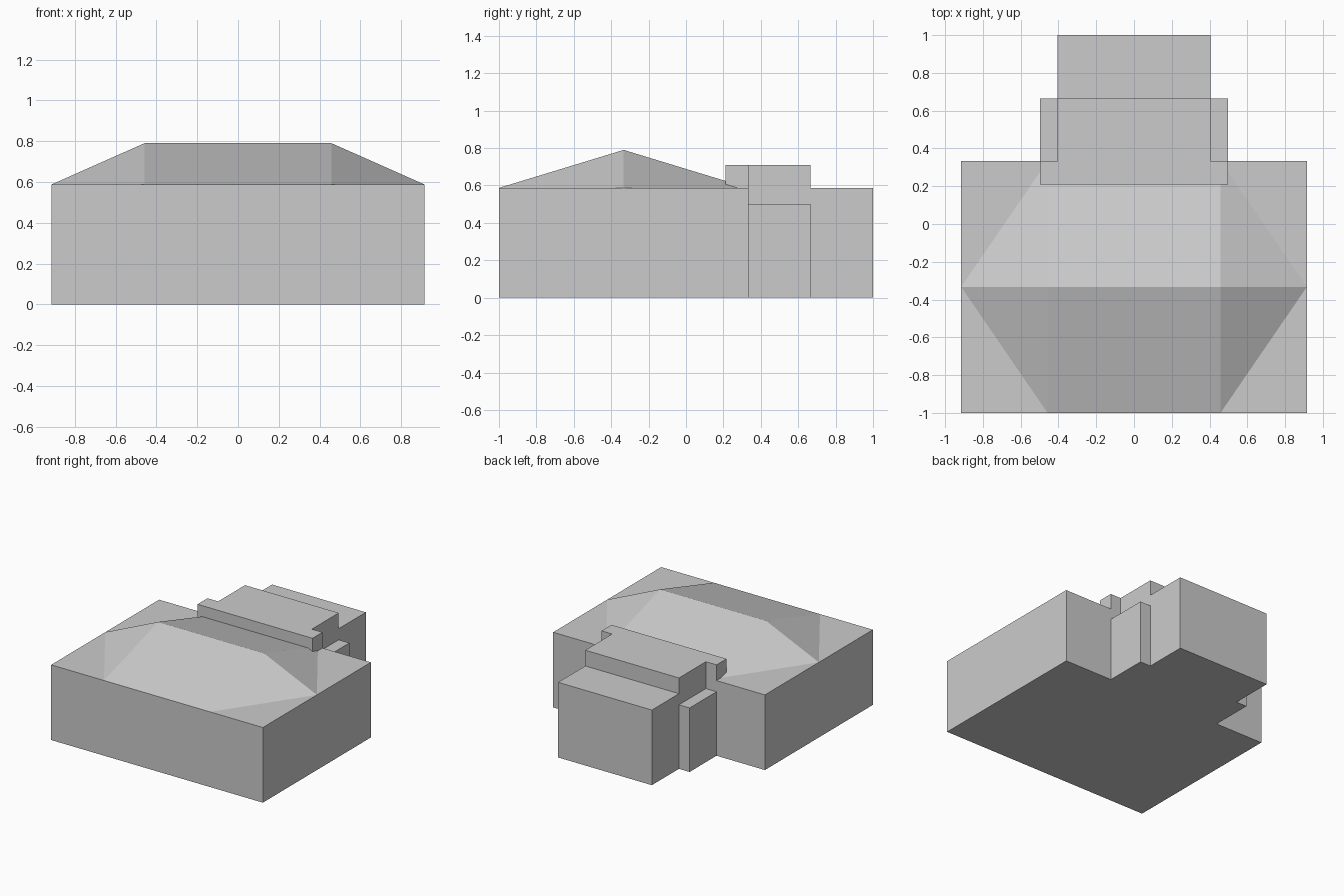
import bpy, bmesh

if "Cube" in bpy.data.objects:
    bpy.data.objects.remove(bpy.data.objects["Cube"])


def box(name, x0, x1, y0, y1, z0, z1):
    bm = bmesh.new()
    bmesh.ops.create_cube(bm, size=1)
    for v in bm.verts:
        v.co.x = x1 if v.co.x > 0 else x0
        v.co.y = y1 if v.co.y > 0 else y0
        v.co.z = z1 if v.co.z > 0 else z0
    return finish(name, bm)


def finish(name, bm):
    bmesh.ops.recalc_face_normals(bm, faces=bm.faces)
    mesh = bpy.data.meshes.new(name)
    bm.to_mesh(mesh)
    bm.free()
    obj = bpy.data.objects.new(name, mesh)
    bpy.context.collection.objects.link(obj)
    return obj


W = 0.915      # half width of main hall
BACK = 0.333   # back wall of main hall
EAVE = 0.587   # eave height
TOP = 0.71     # raised rear block height
WING = 0.405   # half width of rear wing
BAY = 0.497    # half width over side bays
STEP = 0.665   # where the rear wing steps down

# main hall and rear wing
box("main_hall", -W, W, -1, BACK, 0, EAVE)
box("rear_wing", -WING, WING, BACK, 1, 0, EAVE)

# raised block over the wing, and the wider parapet at the roof's back edge
box("raised_block", -WING, WING, BACK, STEP, EAVE, TOP)
box("parapet", -BAY, BAY, 0.21, BACK, EAVE, TOP)

# low bays on both sides of the wing
for name, s in (("left_bay", -1), ("right_bay", 1)):
    a, b = sorted((s * WING, s * BAY))
    box(name, a, b, BACK, STEP, 0, 0.5)

# faceted roof: hexagonal eave outline rising to a short ridge
mid, half, ridge = -0.333, 0.458, 0.79
outline = [(-half, -1), (half, -1), (W, mid), (half, BACK), (-half, BACK), (-W, mid)]
bm = bmesh.new()
e = [bm.verts.new((x, y, EAVE)) for x, y in outline]
left, right = (bm.verts.new((s * half, mid, ridge)) for s in (-1, 1))
for face in ((e[0], e[1], right, left), (e[1], e[2], right), (e[2], e[3], right),
             (e[3], e[4], left, right), (e[4], e[5], left), (e[5], e[0], left)):
    bm.faces.new(face)
finish("roof", bm)
